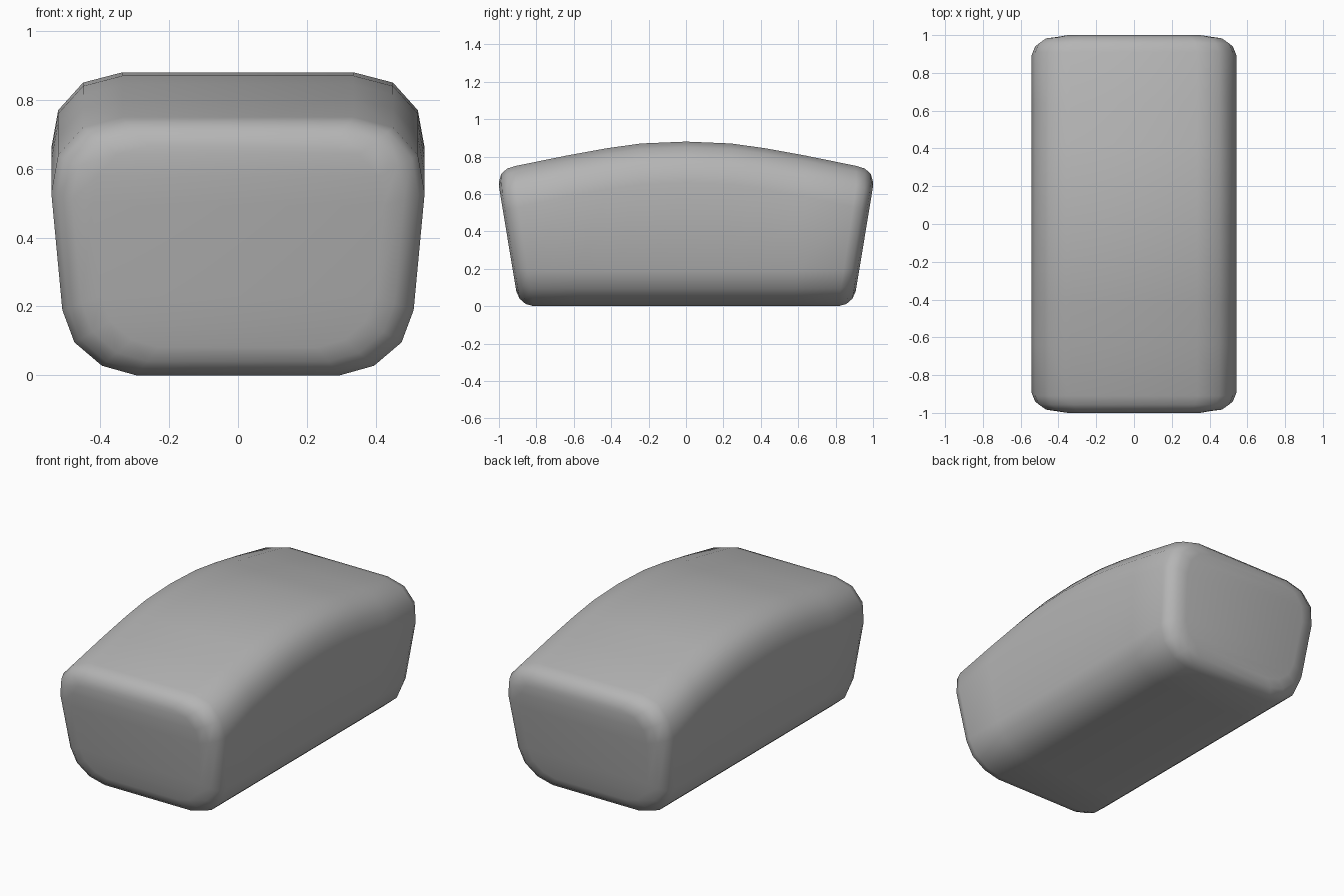
import bpy, bmesh

if "Cube" in bpy.data.objects:
    bpy.data.objects.remove(bpy.data.objects["Cube"])

# Right half of the middle cross-section, bottom to top (x, z)
LOWER = [(0.295, 0.0), (0.395, 0.028), (0.475, 0.096), (0.51, 0.19)]
UPPER = [(0.542, 0.66), (0.522, 0.77), (0.45, 0.85), (0.335, 0.88)]
MID_Z = 0.37

# Rings from the middle to one end: y, drop of the arched top, scale
HALF = [(0.0, 0.0, 1), (0.24, 0.01, 1), (0.42, 0.035, 1), (0.64, 0.075, 1),
        (0.91, 0.13, 1), (0.957, 0.132, 0.967), (0.988, 0.132, 0.89),
        (1.0, 0.132, 0.78)]
rings = [(-y, d, s) for y, d, s in reversed(HALF[1:])] + HALF


def section(y, drop, scale):
    right = LOWER + [(x, z - drop) for x, z in UPPER]
    outline = right + [(-x, z) for x, z in reversed(right)]
    points = []
    for x, z in outline:
        z = MID_Z + (z - MID_Z) * scale
        lean = min(1.0, 1 - 0.165 * (0.64 - z))   # ends lean inward at the base
        points.append((x * scale, y * lean, z))
    return points


# Rounded body lofted along y
bm = bmesh.new()
loops = [[bm.verts.new(p) for p in section(*r)] for r in rings]
n = len(loops[0])
for a, b in zip(loops, loops[1:]):
    for i in range(n):
        j = (i + 1) % n
        bm.faces.new((a[i], a[j], b[j], b[i]))

# End caps as strips between the left and right sides
for loop in (loops[0], loops[-1]):
    for i in range(n // 2 - 1):
        bm.faces.new((loop[i], loop[i + 1], loop[n - 2 - i], loop[n - 1 - i]))
bmesh.ops.recalc_face_normals(bm, faces=bm.faces)

mesh = bpy.data.meshes.new("rounded_body")
bm.to_mesh(mesh)
bm.free()
mesh.shade_smooth()
body = bpy.data.objects.new("rounded_body", mesh)
bpy.context.collection.objects.link(body)

# Darker grey surface
grey = bpy.data.materials.new("dark_grey")
grey.diffuse_color = (0.46, 0.46, 0.46, 1)
grey.use_nodes = True
grey.node_tree.nodes["Principled BSDF"].inputs["Base Color"].default_value = grey.diffuse_color
mesh.materials.append(grey)
